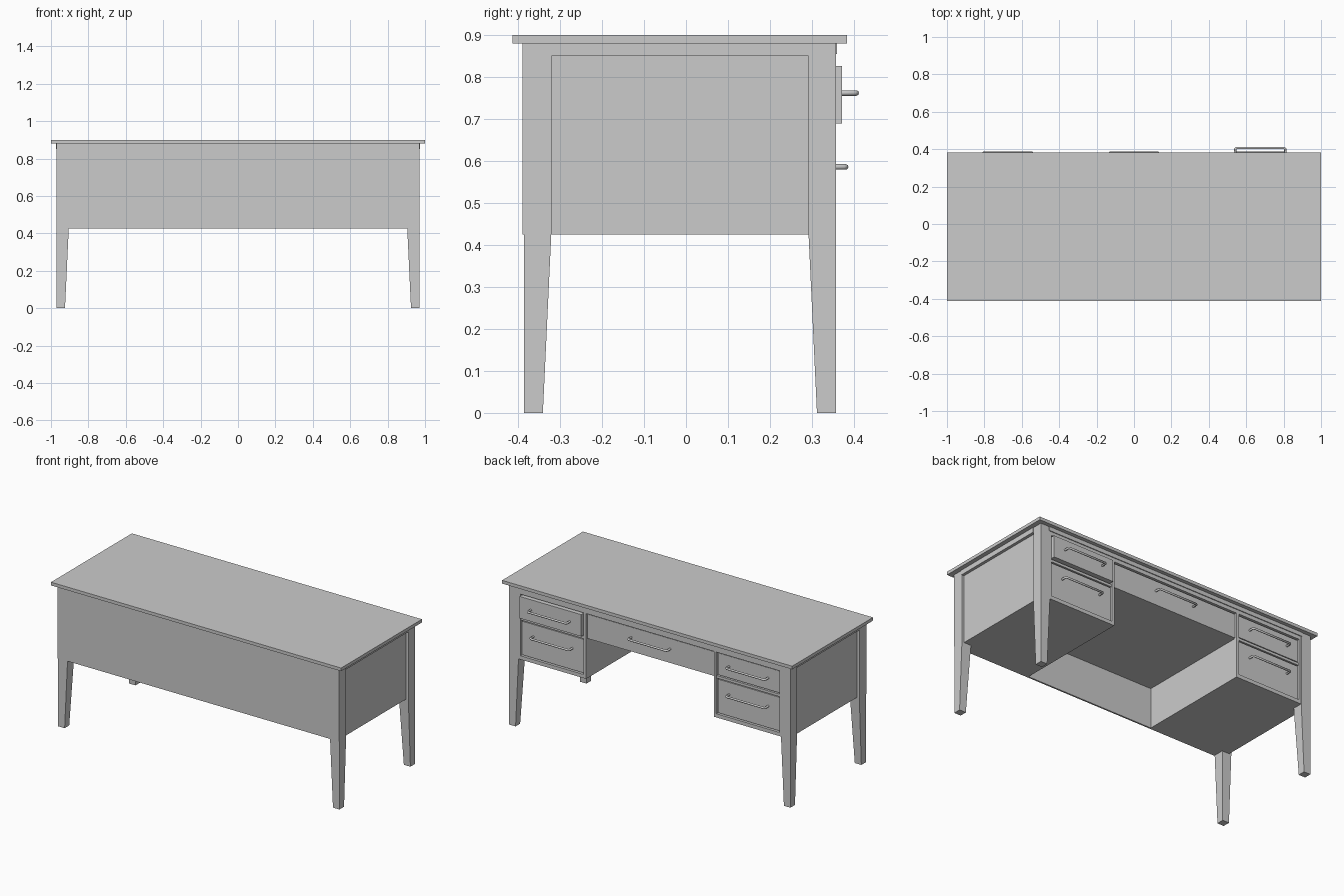
import bpy, bmesh
from mathutils import Vector

if "Cube" in bpy.data.objects:
    bpy.data.objects.remove(bpy.data.objects["Cube"])


def box(name, x, y, z):
    """Box from (min, max) ranges."""
    bm = bmesh.new()
    bmesh.ops.create_cube(bm, size=1)
    for v in bm.verts:
        for i, r in enumerate((x, y, z)):
            v.co[i] = r[0] if v.co[i] < 0 else r[1]
    me = bpy.data.meshes.new(name)
    bm.to_mesh(me)
    bm.free()
    ob = bpy.data.objects.new(name, me)
    bpy.context.collection.objects.link(ob)
    return ob


def leg(name, sx, y_out, sy):
    """Square post whose two inner faces taper toward the floor."""
    bm = bmesh.new()
    rings = []
    for z, w in ((0, 0.045), (0.425, 0.065), (0.88, 0.065)):
        xs = (sx * 0.97, sx * (0.97 - w))
        ys = (y_out, y_out - sy * w)
        rings.append([bm.verts.new((xs[a], ys[b], z))
                      for a, b in ((0, 0), (1, 0), (1, 1), (0, 1))])
    bm.faces.new(rings[0])
    bm.faces.new(rings[-1])
    for lo, hi in zip(rings, rings[1:]):
        for i in range(4):
            j = (i + 1) % 4
            bm.faces.new((lo[i], lo[j], hi[j], hi[i]))
    bmesh.ops.recalc_face_normals(bm, faces=bm.faces)
    me = bpy.data.meshes.new(name)
    bm.to_mesh(me)
    bm.free()
    bpy.context.collection.objects.link(bpy.data.objects.new(name, me))


def handle(name, x, y, z):
    """Bent round bar pull standing off a drawer face."""
    cu = bpy.data.curves.new(name, 'CURVE')
    cu.dimensions = '3D'
    cu.bevel_depth = 0.0065
    cu.bevel_resolution = 2
    cu.use_fill_caps = True
    pts = [(-0.134, -0.005), (-0.134, 0.028), (-0.128, 0.034),
           (0.128, 0.034), (0.134, 0.028), (0.134, -0.005)]
    sp = cu.splines.new('POLY')
    sp.points.add(len(pts) - 1)
    for p, (px, py) in zip(sp.points, pts):
        p.co = (x + px, y + py, z, 1)
    bpy.context.collection.objects.link(bpy.data.objects.new(name, cu))


def drawer(name, x0, x1, z0, z1, hx, hz, face=0.347):
    box(name + "_front", (x0, x1), (0.31, face), (z0, z1))
    handle(name + "_handle", hx, face, hz)


# desktop and back panel
box("desktop", (-1, 1), (-0.413, 0.383), (0.88, 0.90))
box("back_panel", (-0.97, 0.97), (-0.39, -0.38), (0.425, 0.88))

for s, side in ((1, "right"), (-1, "left")):
    def X(a, b):
        return tuple(sorted((s * a, s * b)))

    # legs
    leg(side + "_front_leg", s, -0.386, -1)
    leg(side + "_back_leg", s, 0.357, 1)
    # pedestal carcass, side rail
    box(side + "_pedestal", X(0.44, 0.955), (-0.382, 0.332), (0.425, 0.88))
    box(side + "_side_rail", X(0.94, 0.973), (-0.325, 0.293), (0.85, 0.88))
    # frame around the pedestal drawers
    box(side + "_inner_stile", X(0.44, 0.457), (0.32, 0.355), (0.425, 0.88))
    box(side + "_outer_stile", X(0.892, 0.91), (0.32, 0.355), (0.425, 0.88))
    box(side + "_middle_rail", X(0.45, 0.90), (0.32, 0.350), (0.668, 0.684))
    box(side + "_bottom_rail", X(0.45, 0.90), (0.32, 0.355), (0.425, 0.448))
    # drawers: the upper right one is slightly open
    a, b = X(0.462, 0.887)
    drawer(side + "_upper_drawer", a, b, 0.69, 0.826, s * 0.675, 0.762,
           0.372 if s > 0 else 0.347)
    drawer(side + "_lower_drawer", a, b, 0.453, 0.662, s * 0.675, 0.586)

# centre drawer section over the kneehole
box("centre_carcass", (-0.445, 0.445), (-0.382, 0.332), (0.675, 0.88))
drawer("centre_drawer", -0.435, 0.435, 0.675, 0.826, 0, 0.762)
# rail and moulding below the desktop on the drawer side
box("top_rail", (-0.91, 0.91), (0.32, 0.355), (0.832, 0.88))
box("top_moulding", (-0.91, 0.91), (0.35, 0.360), (0.855, 0.88))

# smooth round handles
for ob in list(bpy.context.scene.objects):
    if ob.type == 'CURVE':
        for sp in ob.data.splines:
            sp.use_smooth = True
